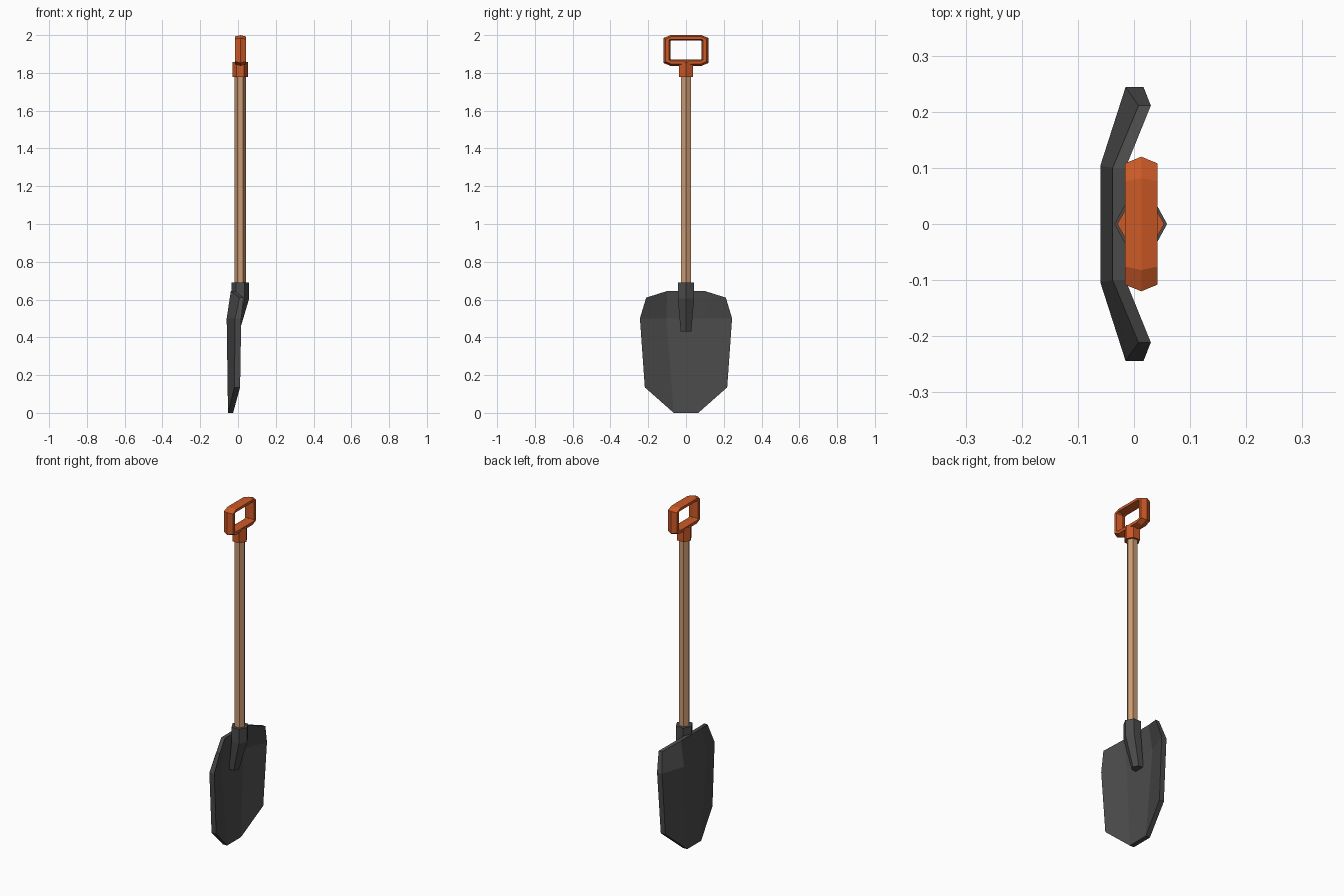
import bpy, bmesh
from math import cos, sin, pi

if "Cube" in bpy.data.objects:
    bpy.data.objects.remove(bpy.data.objects["Cube"])

CX = 0.012  # shaft axis


def material(name, rgb):
    m = bpy.data.materials.new(name)
    m.diffuse_color = (*rgb, 1)
    m.use_nodes = True
    m.node_tree.nodes["Principled BSDF"].inputs["Base Color"].default_value = m.diffuse_color
    return m


STEEL = material("dark_steel", (0.07, 0.07, 0.07))
WOOD = material("wood", (0.6, 0.33, 0.17))
ORANGE = material("orange_plastic", (0.6, 0.1, 0.02))


def make(name, verts, faces, mat):
    me = bpy.data.meshes.new(name)
    me.from_pydata(verts, [], faces)
    bm = bmesh.new()
    bm.from_mesh(me)
    bmesh.ops.recalc_face_normals(bm, faces=bm.faces)
    bm.to_mesh(me)
    bm.free()
    me.materials.append(mat)
    ob = bpy.data.objects.new(name, me)
    bpy.context.collection.objects.link(ob)
    return ob


def bridge(rings, n, closed=False):
    """Quads between consecutive n-sided rings, capped unless closed."""
    total = len(rings) // n
    faces = []
    for r in range(total if closed else total - 1):
        a, b = r * n, ((r + 1) % total) * n
        faces += [(a + i, a + (i + 1) % n, b + (i + 1) % n, b + i) for i in range(n)]
    if not closed:
        faces += [tuple(range(n)), tuple(range((total - 1) * n, total * n))]
    return faces


def hex_tube(name, sections, mat):
    """Six-sided tube through (centre x, x radius, y half width, z) sections."""
    v = [(cx + rx * cos(i * pi / 3), hy * sin(i * pi / 3) / sin(pi / 3), z)
         for cx, rx, hy, z in sections for i in range(6)]
    return make(name, v, bridge(v, 6), mat)


# Blade: 3 rows x 4 columns, dished, back skin then front skin
# row: centre (x, y, z, thickness), edge (x, y, z, thickness)
rows = [((-0.053, 0.065, 0.0, 0.027), (-0.019, 0.218, 0.135, 0.03)),
        ((-0.06, 0.104, 0.5, 0.023), (-0.015, 0.244, 0.5, 0.032)),
        ((-0.038, 0.10, 0.645, 0.023), (0.008, 0.211, 0.61, 0.022))]
verts = []
for skin in (0, 1):
    for c, e in rows:
        for p, s in ((e, -1), (c, -1), (c, 1), (e, 1)):
            verts.append((p[0] + skin * p[3], s * p[1], p[2]))
faces = []
for k in (0, 12):
    faces += [(k + r * 4 + i, k + r * 4 + i + 1, k + r * 4 + i + 5, k + r * 4 + i + 4)
              for r in range(2) for i in range(3)]
rim = [0, 1, 2, 3, 7, 11, 10, 9, 8, 4]
faces += [(a, b, b + 12, a + 12) for a, b in zip(rim, rim[1:] + rim[:1])]
make("blade", verts, faces, STEEL)

# Socket: straight collar that bends down into the blade
hex_tube("socket", [(-0.024, 0.031, 0.028, 0.43),
                    (CX, 0.047, 0.043, 0.605),
                    (CX, 0.047, 0.043, 0.69)], STEEL)

# Shaft and grip collar
hex_tube("shaft", [(CX, 0.03, 0.026, 0.6), (CX, 0.03, 0.026, 1.81)], WOOD)
hex_tube("grip_collar", [(CX, 0.042, 0.037, 1.778), (CX, 0.042, 0.037, 1.858)], ORANGE)


# D-grip: hexagonal section swept round a chamfered rectangle
def loop(x, hy, z0, z1, cy, cz):
    half = [(hy - cy, z0), (hy, z0 + cz), (hy, z1 - cz), (hy - cy, z1)]
    pts = half + [(-y, z) for y, z in reversed(half)]
    return [(x, y, z) for y, z in pts]


GX, GW = 0.013, 0.029
outer, inner = (0.108, 1.846, 1.993, 0.032, 0.014), (0.09, 1.863, 1.978, 0.008, 0.005)
grip = (loop(GX, 0.12, 1.837, 2.0, 0.038, 0.016) + loop(GX + GW, *outer)
        + loop(GX + GW, *inner) + loop(GX, 0.082, 1.871, 1.972, 0.004, 0.003)
        + loop(GX - GW, *inner) + loop(GX - GW, *outer))
make("grip", grip, bridge(grip, 8, closed=True), ORANGE)
